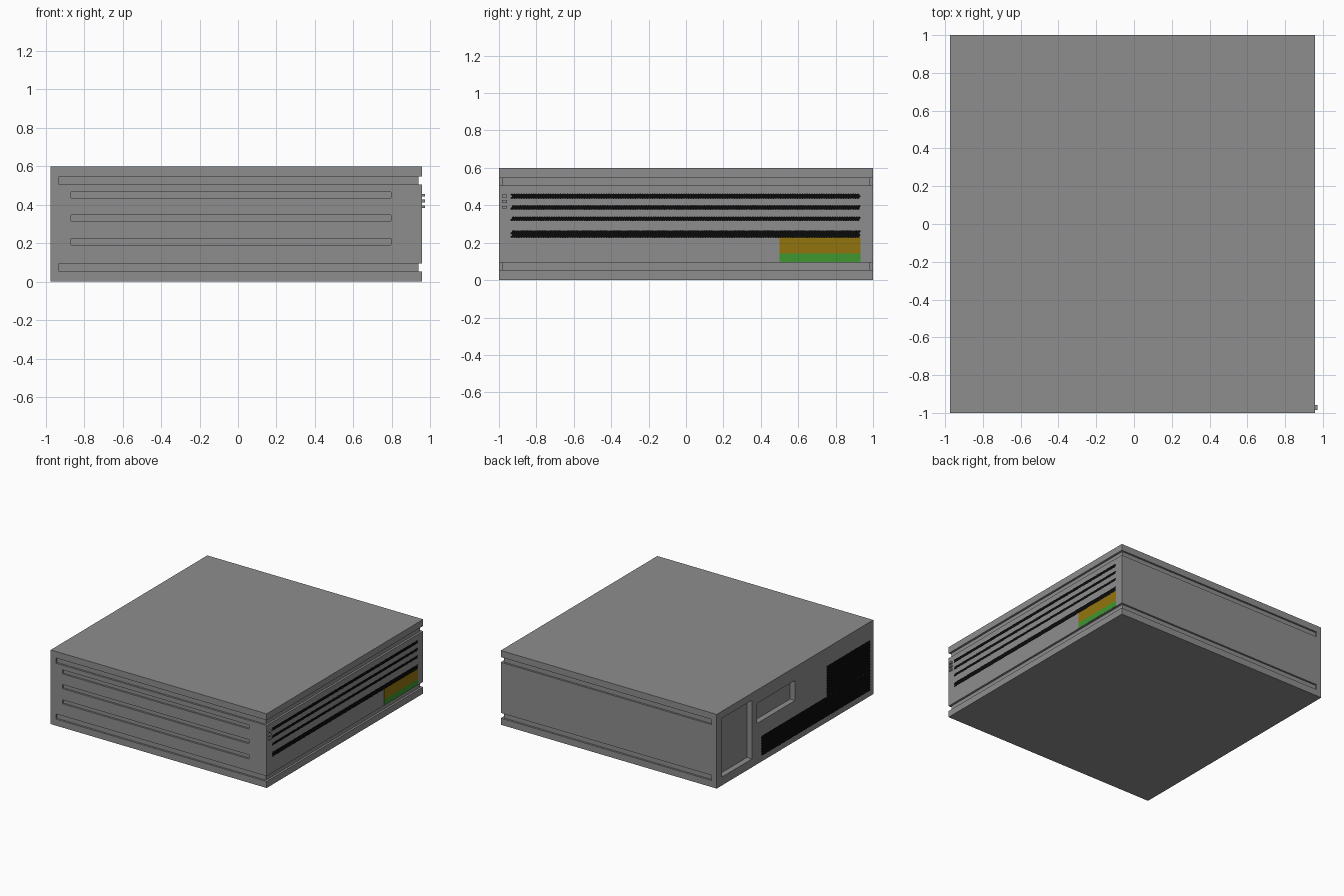
import bpy, bmesh, math

if "Cube" in bpy.data.objects:
    bpy.data.objects.remove(bpy.data.objects["Cube"])

X0, X1, H = -0.975, 0.957, 0.6   # case left, right and height


def material(name, rgb):
    m = bpy.data.materials.new(name)
    m.diffuse_color = (*rgb, 1)
    m.use_nodes = True
    m.node_tree.nodes["Principled BSDF"].inputs["Base Color"].default_value = m.diffuse_color
    return m


grey = material("case grey", (0.27, 0.27, 0.27))
black = material("vent black", (0.003, 0.003, 0.003))
amber = material("amber panel", (0.29, 0.175, 0.004))
green = material("green panel", (0.05, 0.31, 0.03))


def add_box(bm, x0, x1, y0, y1, z0, z1):
    vs = bmesh.ops.create_cube(bm, size=1)["verts"]
    for v in vs:
        v.co = ((x0 + x1) / 2 + v.co.x * (x1 - x0),
                (y0 + y1) / 2 + v.co.y * (y1 - y0),
                (z0 + z1) / 2 + v.co.z * (z1 - z0))


def add_prism(bm, pts, z0, z1):
    lo = [bm.verts.new((x, y, z0)) for x, y in pts]
    hi = [bm.verts.new((x, y, z1)) for x, y in pts]
    bm.faces.new(lo[::-1])
    bm.faces.new(hi)
    for i in range(len(pts)):
        j = (i + 1) % len(pts)
        bm.faces.new((lo[i], lo[j], hi[j], hi[i]))


def finish(bm, name, mat):
    me = bpy.data.meshes.new(name)
    bm.to_mesh(me)
    bm.free()
    me.materials.append(mat)
    ob = bpy.data.objects.new(name, me)
    bpy.context.collection.objects.link(ob)
    return ob


def box(name, mat, *dims):
    bm = bmesh.new()
    add_box(bm, *dims)
    return finish(bm, name, mat)


def vent(name, side, rects, pitch=0.013):
    """Honeycomb mesh lying on the right (side 1) or left (side -1) face."""
    bm = bmesh.new()
    x = X1 + 0.002 if side > 0 else X0 - 0.002
    for y0, y1, z0, z1 in rects:
        rows = max(2, round((z1 - z0) / (pitch * 0.87)))
        cols = round((y1 - y0) / pitch)
        dz, dy = (z1 - z0) / (rows + 1 / 3), (y1 - y0) / (cols + 0.5)
        for r in range(rows):
            for c in range(cols):
                cy = y0 + dy * (c + 0.5 + 0.5 * (r % 2))
                cz = z0 + dz * (r + 2 / 3)
                vs = []
                for k in range(6):
                    a = math.pi / 6 + k * math.pi / 3
                    vs.append(bm.verts.new((x, cy + math.cos(a) * dy / math.sqrt(3),
                                            cz + math.sin(a) * dz / 1.5)))
                bm.faces.new(vs if side > 0 else vs[::-1])
    return finish(bm, name, black)


# Case
case = box("case", grey, X0, X1, -1, 1, 0, H)

# Cutter: grooves round three sides, front slots, rear pockets
bm = bmesh.new()
groove = [(-0.93, -1.05), (1.05, -1.05), (1.05, 1.05), (-0.93, 1.05),
          (-0.93, 0.985), (0.94, 0.985), (0.94, -0.985), (-0.93, -0.985)]
for z0, z1 in ((0.053, 0.095), (0.505, 0.547)):
    add_prism(bm, groove, z0, z1)
for z0 in (0.192, 0.315, 0.434):
    add_box(bm, -0.87, 0.797, -1.05, -0.985, z0, z0 + 0.033)
add_box(bm, -1.05, X0 + 0.045, 0.55, 0.935, 0.068, 0.542)
add_box(bm, -1.05, X0 + 0.045, 0.0, 0.487, 0.33, 0.492)
bmesh.ops.recalc_face_normals(bm, faces=bm.faces)
cutter = finish(bm, "case_cutter", grey)
cutter.hide_render = True

mod = case.modifiers.new("cuts", "BOOLEAN")
mod.operation, mod.solver, mod.object = "DIFFERENCE", "EXACT", cutter
bpy.context.view_layer.objects.active = case
bpy.ops.object.modifier_apply(modifier=mod.name)
bpy.data.objects.remove(cutter)

# Vent strips on the right face
for i, (z0, z1) in enumerate(((0.225, 0.267), (0.315, 0.341), (0.375, 0.402), (0.434, 0.463))):
    vent(f"vent_strip_{i + 1}", 1, [(-0.937, 0.933, z0, z1)])

# L-shaped vent on the left face
vent("rear_vent", -1, [(-0.96, 0.436, 0.045, 0.21), (-0.96, -0.397, 0.205, 0.457)])

# Coloured plates under the lowest strip
box("amber_plate", amber, X1 - 0.004, X1 + 0.0015, 0.5, 0.933, 0.142, 0.227)
box("green_plate", green, X1 - 0.004, X1 + 0.0015, 0.5, 0.933, 0.097, 0.142)

# Buttons
for i, z in enumerate((0.39, 0.42, 0.45)):
    box(f"button_{i + 1}", grey, X1 - 0.01, 0.972, -0.985, -0.957, z - 0.007, z + 0.007)
